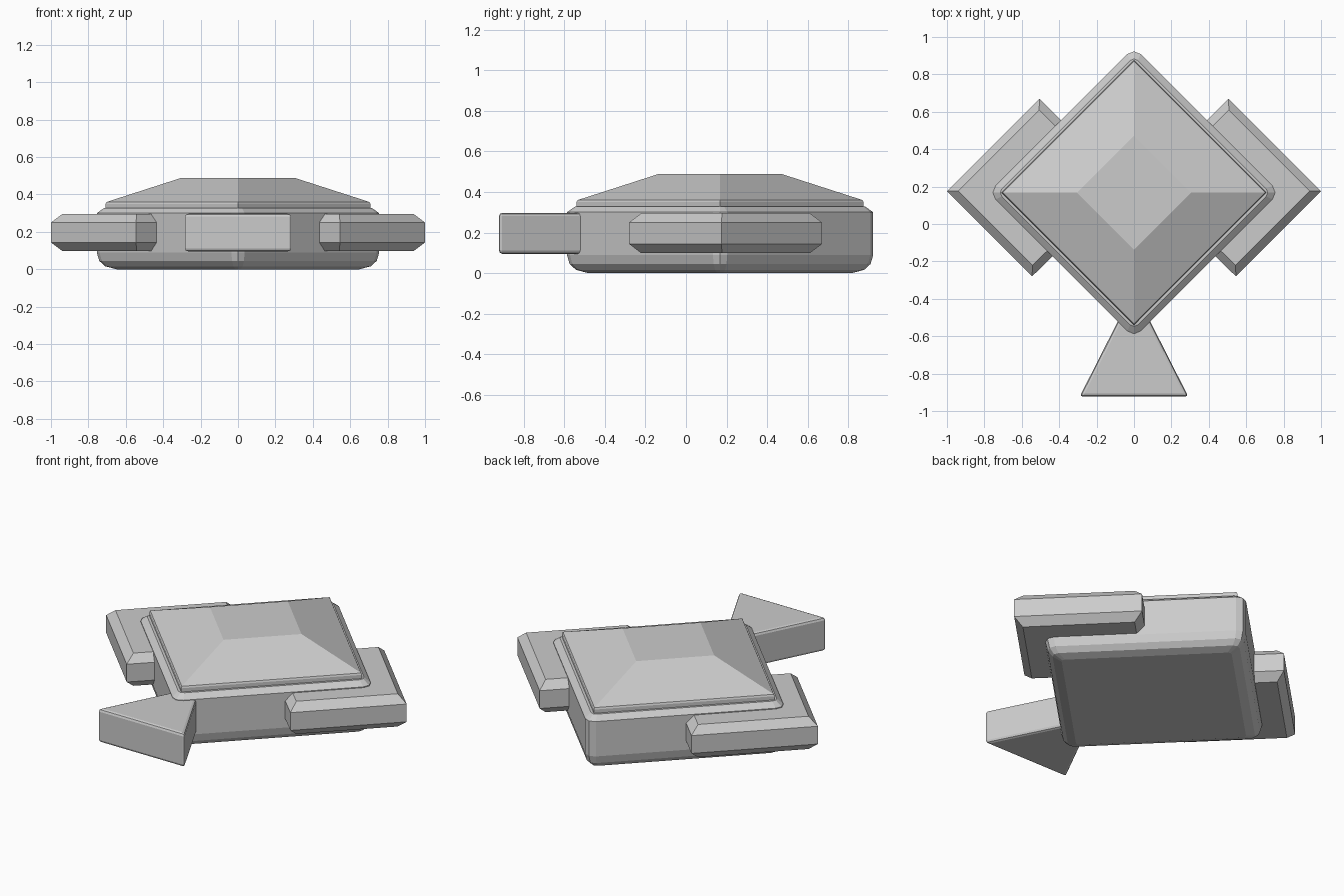
import bpy, bmesh, math
from mathutils import Vector

if "Cube" in bpy.data.objects:
    bpy.data.objects.remove(bpy.data.objects["Cube"])

CY = 0.168  # centre of the diamond body in y


def finish(name, bm):
    bmesh.ops.recalc_face_normals(bm, faces=bm.faces)
    me = bpy.data.meshes.new(name)
    bm.to_mesh(me)
    bm.free()
    ob = bpy.data.objects.new(name, me)
    bpy.context.collection.objects.link(ob)
    return ob


def loft(name, rings):
    """Skin a stack of equal-length point rings and cap both ends."""
    bm = bmesh.new()
    loops = [[bm.verts.new(p) for p in ring] for ring in rings]
    n = len(loops[0])
    for a, b in zip(loops, loops[1:]):
        for i in range(n):
            j = (i + 1) % n
            bm.faces.new((a[i], a[j], b[j], b[i]))
    bm.faces.new(loops[0][::-1])
    bm.faces.new(loops[-1])
    return finish(name, bm)


def diamond(tip, z, fillet=0.0, steps=2):
    """Diamond ring reaching 'tip' from its centre, with optional rounded corners."""
    if not fillet:
        return [(tip * math.cos(k * math.pi / 2), CY + tip * math.sin(k * math.pi / 2), z)
                for k in range(4)]
    d = tip - fillet
    pts = []
    for k in range(4):
        a = k * math.pi / 2
        for s in range(steps + 1):
            t = a + (s / steps - 0.5) * math.pi / 2
            pts.append((d * math.cos(a) + fillet * math.cos(t),
                        CY + d * math.sin(a) + fillet * math.sin(t), z))
    return pts


# Body: rounded diamond with a soft bottom edge and chamfered top
loft("body", [diamond(r, z, f) for r, z, f in (
    (0.65, 0.0, 0.02), (0.71, 0.016, 0.035), (0.742, 0.045, 0.045), (0.755, 0.09, 0.05),
    (0.755, 0.30, 0.05), (0.715, 0.328, 0.03))])

# Lid: thin rim under a truncated pyramid
loft("lid", [diamond(r, z) for r, z in (
    (0.708, 0.31), (0.708, 0.35), (0.702, 0.36), (0.305, 0.488))])

# Side fins: chamfered rotated slabs sunk into the body
quad = [Vector(p) for p in ((1.0, 0.175), (0.505, 0.67), (0.045, 0.21), (0.545, -0.28))]
centre = sum(quad, Vector((0, 0))) / 4
for side, label in ((1, "right"), (-1, "left")):
    rings = []
    for inset, z in ((0.06, 0.098), (0, 0.143), (0, 0.25), (0.06, 0.295)):
        ring = [p + (centre - p).normalized() * inset for p in quad]
        rings.append([(side * p.x, p.y, z) for p in ring])
    loft(label + "_fin", rings)

# Tail: triangular wedge with small rounded edges
wedge = ((-0.29, -0.922), (0.29, -0.922), (0, -0.35))
tail = loft("tail", [[(x, y, z) for x, y in wedge] for z in (0.095, 0.297)])
bev = tail.modifiers.new("edge_rounding", "BEVEL")
bev.width = 0.016
bev.segments = 2
